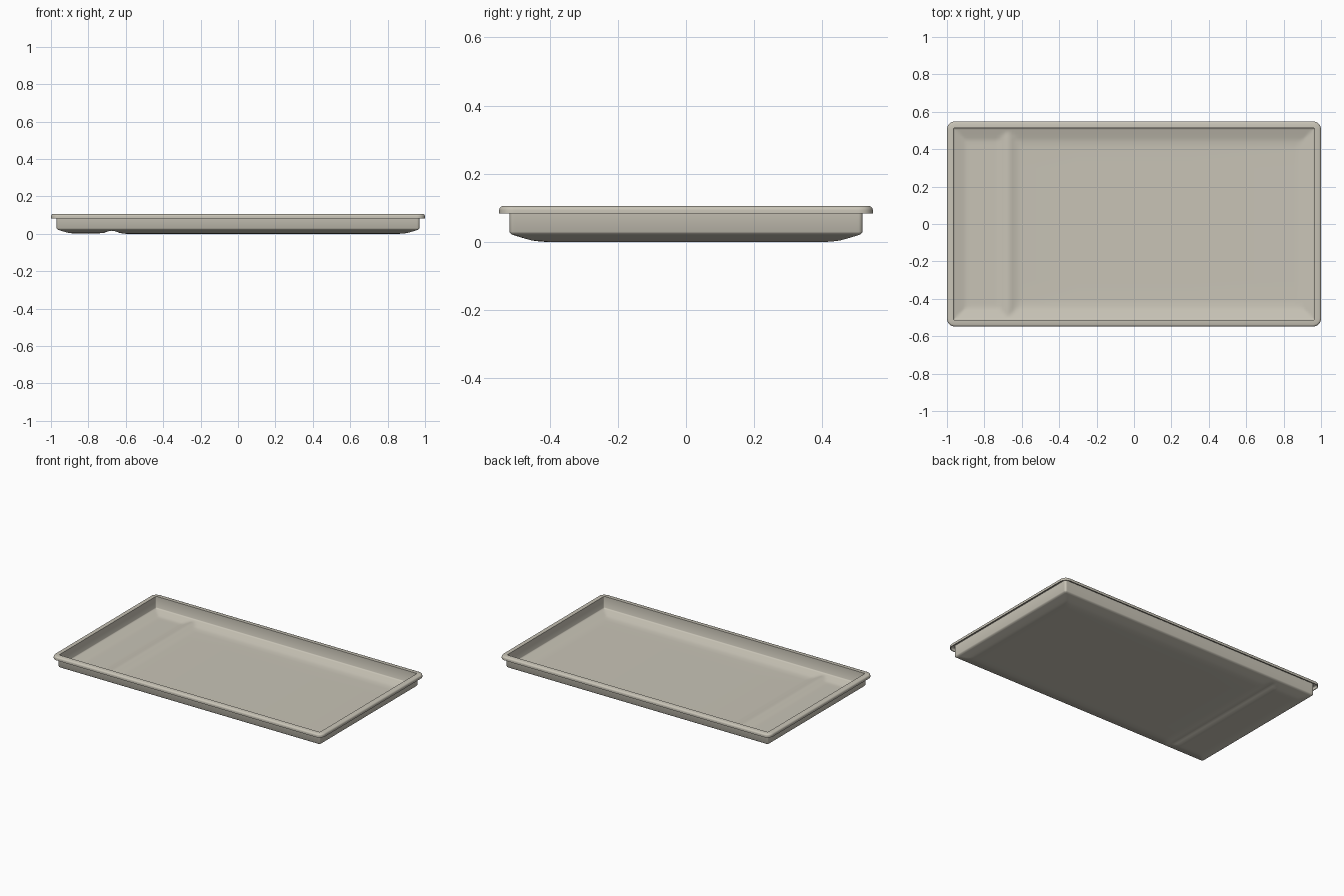
import bpy, bmesh, math
from mathutils import Vector

if "Cube" in bpy.data.objects:
    bpy.data.objects.remove(bpy.data.objects["Cube"])

HX, HY, R, T = 0.97, 0.518, 0.012, 0.005   # wall half sizes, corner radius, sheet thickness


def interp(pts, t):
    if t <= pts[0][0]:
        return pts[0][1]
    for (a, za), (b, zb) in zip(pts, pts[1:]):
        if t <= b:
            return za + (zb - za) * (t - a) / (b - a)
    return pts[-1][1]


# floor height against distance from the wall, and across the divider ridge
EDGE = [(0, .030), (.003, .025), (.010, .0205), (.02, .0175), (.045, .010),
        (.065, .0045), (.08, .0022), (.10, .0005), (.115, 0)]
RIDGE = [(0, .0165), (.012, .0155), (.025, .011), (.045, .004), (.065, .001), (.08, 0)]


def floor_z(x, y):
    z = max(interp(EDGE, HX - abs(x)), interp(EDGE, HY - abs(y)),
            interp(RIDGE, abs(x + .675)))
    return max(z, .003) if x < -.675 else z


def stations(half, extra=()):
    s = {round(k * (half - d), 5) for d, _ in EDGE for k in (-1, 1)}
    s |= {round(k * (half - d), 5) for d in (.006, R, .033, .055) for k in (-1, 1)}
    return sorted(s | {0.0, .3, -.3} | set(extra))


def corner(x, y, off=0.0):
    """Round the plan corners; off pushes the outline outwards."""
    c = Vector((max(-HX + R, min(HX - R, x)), max(-HY + R, min(HY - R, y))))
    d = Vector((x, y)) - c
    m = max(abs(d.x), abs(d.y))
    return c + d.normalized() * (m + off) if m > 1e-7 else c


# pan floor
xs = stations(HX, [round(-.675 + k * d, 5) for d, _ in RIDGE for k in (-1, 1)])
ys = stations(HY)
bm = bmesh.new()
grid = [[bm.verts.new((*corner(x, y), floor_z(x, y))) for y in ys] for x in xs]
nx, ny = len(xs), len(ys)
for i in range(nx - 1):
    for j in range(ny - 1):
        bm.faces.new((grid[i][j], grid[i + 1][j], grid[i + 1][j + 1], grid[i][j + 1]))

# wall and turned-down rim, swept around the floor outline
loop = ([(i, 0) for i in range(nx - 1)] + [(nx - 1, j) for j in range(ny - 1)] +
        [(i, ny - 1) for i in range(nx - 1, 0, -1)] + [(0, j) for j in range(ny - 1, 0, -1)])
profile = [(0, .100), (.019, .100), (.0225, .0985), (.0245, .096), (.025, .093), (.025, .083)]
prev = [grid[i][j] for i, j in loop]
for off, z in profile:
    ring = [bm.verts.new((*corner(xs[i], ys[j], off), z)) for i, j in loop]
    for k in range(len(loop)):
        n = (k + 1) % len(loop)
        bm.faces.new((prev[n], prev[k], ring[k], ring[n]))
    prev = ring
bmesh.ops.recalc_face_normals(bm, faces=bm.faces)
bm.faces.ensure_lookup_table()
if bm.faces[(nx // 2) * (ny - 1) + ny // 2].normal.z < 0:
    bmesh.ops.reverse_faces(bm, faces=bm.faces)
mesh = bpy.data.meshes.new("tray")
bm.to_mesh(mesh)
bm.free()
tray = bpy.data.objects.new("tray", mesh)
bpy.context.collection.objects.link(tray)

# sheet thickness
mod = tray.modifiers.new("thickness", 'SOLIDIFY')
mod.thickness, mod.offset, mod.use_even_offset = T, 1, True

mat = bpy.data.materials.new("warm grey")
mat.diffuse_color = (0.58, 0.55, 0.47, 1)
mat.use_nodes = True
mat.node_tree.nodes["Principled BSDF"].inputs["Base Color"].default_value = mat.diffuse_color
mesh.materials.append(mat)

bpy.context.view_layer.objects.active = tray
tray.select_set(True)
bpy.ops.object.modifier_apply(modifier="thickness")
bpy.ops.object.shade_smooth_by_angle(angle=math.radians(35))
